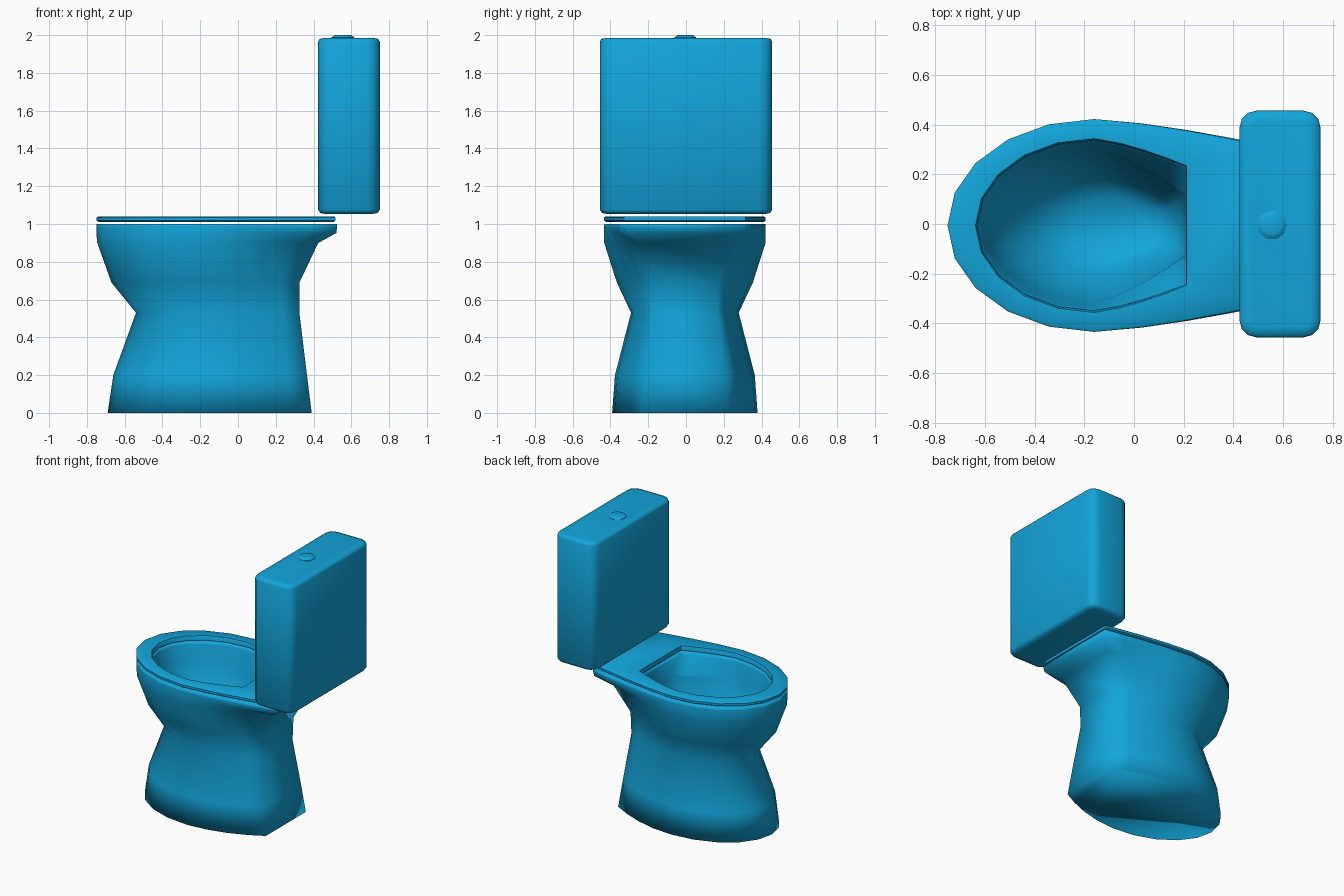
import bpy, bmesh
from math import sin, cos, pi, radians

cube = bpy.data.objects.get("Cube")
if cube:
    bpy.data.objects.remove(cube)

glaze = bpy.data.materials.new("blue_glaze")
glaze.use_nodes = True
colour = (0.006, 0.38, 0.71, 1)
glaze.diffuse_color = colour
shader = glaze.node_tree.nodes["Principled BSDF"]
shader.inputs["Base Color"].default_value = colour
shader.inputs["Roughness"].default_value = 0.5


def egg(z, front, back, width, back_width, mid=-0.16, power=1.4):
    """Egg outline: half ellipse in front, tapering to a straight back edge."""
    half = [(mid - (mid - front) * cos(i * pi / 10), width * sin(i * pi / 10))
            for i in range(6)]
    for t in (0.28, 0.55, 0.8, 1):
        half.append((mid + (back - mid) * t,
                     width - (width - back_width) * t ** power))
    points = half + [(x, -y) for x, y in reversed(half[1:])]
    return [(x, y - 0.006, z) for x, y in points]


def rounded_box(z, inset, cx=0.5875, hx=0.163, hy=0.456, r=0.068):
    """Rectangle outline with rounded corners."""
    points = []
    for k, (sx, sy) in enumerate([(1, 1), (-1, 1), (-1, -1), (1, -1)]):
        for i in range(4):
            a = k * pi / 2 + i * pi / 6
            points.append((cx + sx * (hx - r) + (r - inset) * cos(a),
                           sy * (hy - r) + (r - inset) * sin(a), z))
    return points


def disc(z, r, cx=0.555, sides=10):
    return [(cx + r * cos(i * 2 * pi / sides),
             r * sin(i * 2 * pi / sides) - 0.004, z) for i in range(sides)]


def loft(name, outlines, angle, cyclic=False):
    """Skin a stack of outlines, capped at both ends or joined into a loop."""
    bm = bmesh.new()
    rings = [[bm.verts.new(p) for p in o] for o in outlines]
    pairs = list(zip(rings, rings[1:]))
    if cyclic:
        pairs.append((rings[-1], rings[0]))
    else:
        bm.faces.new(rings[0])
        bm.faces.new(rings[-1])
    for a, b in pairs:
        n = len(a)
        for i in range(n):
            j = (i + 1) % n
            bm.faces.new((a[i], a[j], b[j], b[i]))
    bmesh.ops.recalc_face_normals(bm, faces=bm.faces)
    mesh = bpy.data.meshes.new(name)
    bm.to_mesh(mesh)
    bm.free()
    mesh.materials.append(glaze)
    obj = bpy.data.objects.new(name, mesh)
    bpy.context.collection.objects.link(obj)
    bpy.ops.object.select_all(action='DESELECT')
    obj.select_set(True)
    bpy.context.view_layer.objects.active = obj
    bpy.ops.object.shade_smooth_by_angle(angle=radians(angle))
    return obj


# Pedestal: outside from the floor to the rim, then down into the basin
loft("pedestal_and_bowl", [
    egg(0.0, -0.69, 0.39, 0.385, 0.23, -0.14, 2),
    egg(0.2, -0.66, 0.365, 0.37, 0.21, -0.14, 2),
    egg(0.53, -0.54, 0.325, 0.285, 0.17, -0.12, 2),
    egg(0.69, -0.67, 0.325, 0.36, 0.18, -0.14, 1.8),
    egg(0.9, -0.745, 0.425, 0.427, 0.25, power=1.5),
    egg(0.952, -0.75, 0.52, 0.428, 0.32),
    egg(0.985, -0.75, 0.525, 0.428, 0.325),
    egg(1.0, -0.748, 0.525, 0.426, 0.325),
    egg(1.0, -0.63, 0.21, 0.34, 0.235),
    egg(0.985, -0.625, 0.21, 0.337, 0.23),
    egg(0.88, -0.59, 0.208, 0.31, 0.12),
    egg(0.86, -0.585, 0.207, 0.307, 0.12),
    egg(0.72, -0.52, 0.195, 0.265, 0.11),
    egg(0.58, -0.40, 0.17, 0.19, 0.08, -0.12),
    egg(0.5, -0.26, 0.11, 0.11, 0.05, -0.08),
], 110)

# Seat ring resting just above the rim
loft("seat", [
    egg(1.01, -0.735, 0.505, 0.415, 0.31),
    egg(1.018, -0.75, 0.515, 0.428, 0.322),
    egg(1.034, -0.75, 0.515, 0.428, 0.322),
    egg(1.041, -0.738, 0.513, 0.418, 0.315),
    egg(1.041, -0.638, 0.212, 0.35, 0.24),
    egg(1.03, -0.632, 0.21, 0.345, 0.235),
    egg(1.01, -0.63, 0.21, 0.342, 0.235),
], 45, cyclic=True)

# Cistern with softened top and bottom edges
loft("tank", [
    rounded_box(1.052, 0.045), rounded_box(1.058, 0.012), rounded_box(1.075, 0),
    rounded_box(1.965, 0), rounded_box(1.98, 0.008), rounded_box(1.986, 0.04),
], 60)

# Push button on the cistern
loft("flush_button", [
    disc(1.975, 0.06), disc(1.988, 0.06), disc(1.998, 0.046), disc(2.0, 0.04),
], 40)
